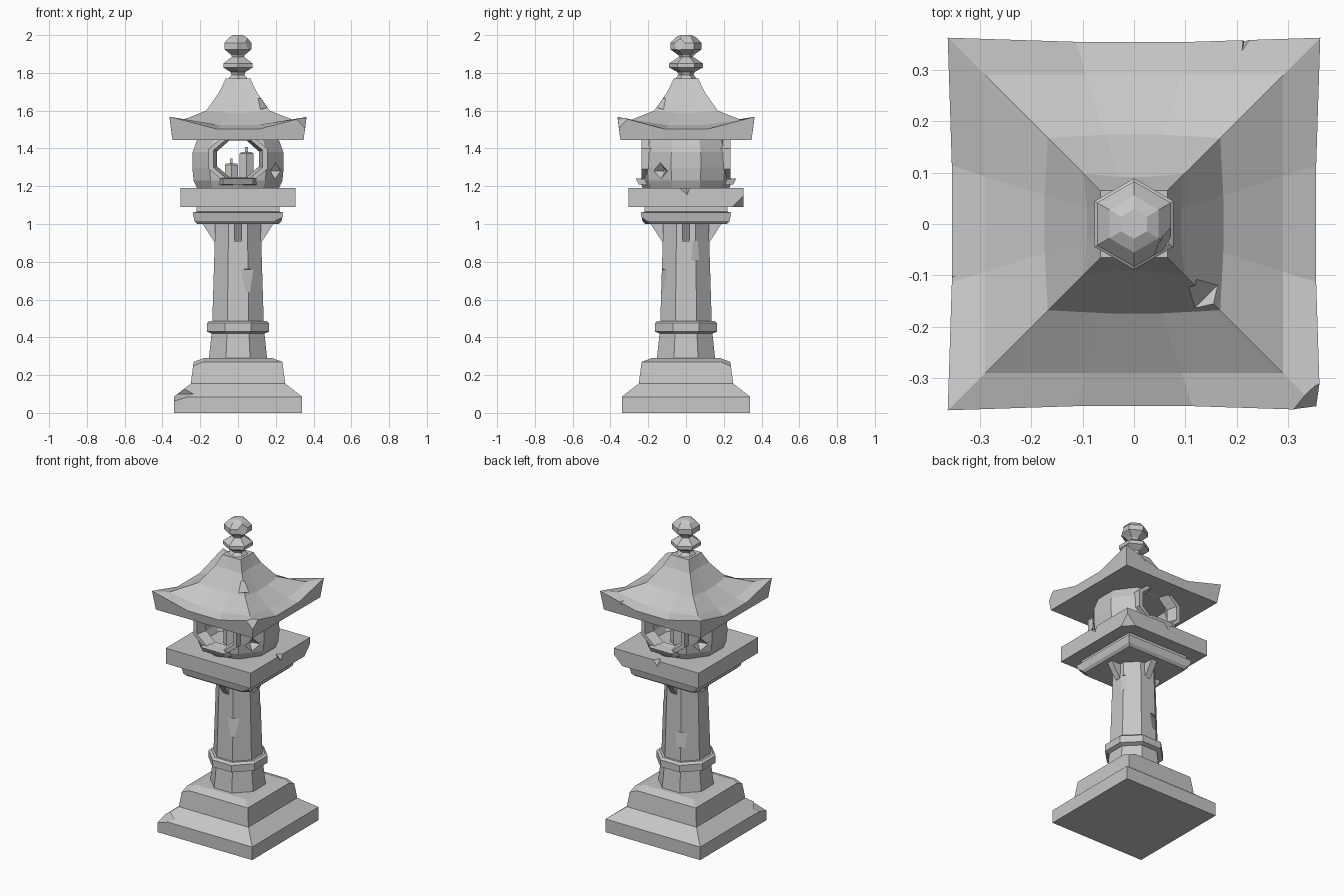
import bpy, bmesh
from math import cos, sin, pi
from mathutils import Vector, Matrix

if "Cube" in bpy.data.objects:
    bpy.data.objects.remove(bpy.data.objects["Cube"], do_unlink=True)

stone = bpy.data.materials.new("grey stone")
stone.use_nodes = True
GREY = (0.57, 0.57, 0.57, 1)
stone.diffuse_color = GREY
stone.node_tree.nodes["Principled BSDF"].inputs["Base Color"].default_value = GREY


def finish(name, bm):
    bmesh.ops.recalc_face_normals(bm, faces=bm.faces[:])
    mesh = bpy.data.meshes.new(name)
    bm.to_mesh(mesh)
    bm.free()
    mesh.materials.append(stone)
    obj = bpy.data.objects.new(name, mesh)
    bpy.context.scene.collection.objects.link(obj)
    return obj


def skin(name, loops, wrap=False):
    """Bridge equal loops of points; cap the ends, or join last to first."""
    bm = bmesh.new()
    rows = [[bm.verts.new(p) for p in loop] for loop in loops]
    n = len(rows[0])
    pairs = list(zip(rows, rows[1:]))
    if wrap:
        pairs.append((rows[-1], rows[0]))
    else:
        bm.faces.new(rows[0])
        bm.faces.new(rows[-1])
    for a, b in pairs:
        for i in range(n):
            j = (i + 1) % n
            bm.faces.new((a[i], a[j], b[j], b[i]))
    return finish(name, bm)


def polygon(n):
    """Corners of a regular polygon with inner radius 1, a side facing +x."""
    return [(cos((i + .5) * 2 * pi / n) / cos(pi / n),
             sin((i + .5) * 2 * pi / n) / cos(pi / n)) for i in range(n)]


def turned(name, n, profile, wrap=False, at=(0, 0)):
    return skin(name, [[(at[0] + r * x, at[1] + r * y, z) for x, y in polygon(n)]
                       for r, z in profile], wrap)


def chip(point, normal, size=.16):
    """Corners of a cube that planes the stone away at a point."""
    normal = Vector(normal).normalized()
    rot = normal.to_track_quat('Z', 'Y')
    return [Vector(point) + rot @ Vector((x * size / 2, y * size / 2, z * size))
            for x in (-1, 1) for y in (-1, 1) for z in (0, 1)]


def cut(obj, hulls):
    """Subtract the convex hull of each point set."""
    for points in hulls:
        bm = bmesh.new()
        verts = [bm.verts.new(p) for p in points]
        bmesh.ops.convex_hull(bm, input=verts)
        cutter = finish("cutter", bm)
        cutter.hide_render = True
        mod = obj.modifiers.new("cut", 'BOOLEAN')
        mod.operation = 'DIFFERENCE'
        mod.solver = 'EXACT'
        mod.object = cutter
        bpy.context.view_layer.objects.active = obj
        bpy.ops.object.modifier_apply(modifier=mod.name)
        bpy.data.objects.remove(cutter, do_unlink=True)


# Stepped square base with worn corners
base = turned("base", 4, [(.34, 0), (.34, .085), (.25, .155), (.235, .27), (.18, .29)])
cut(base, [chip((-.33, -.33, .068), (-.3, -.3, 1)),
           chip((-.235, -.235, .25), (-.4, -.4, 1)),
           chip((.235, .235, .25), (.4, .4, 1))])

# Eight-sided pillar and its collar
pillar = turned("pillar", 8, [(.155, .28), (.137, .45), (.136, .49), (.12, 1.01)])
cut(pillar, [chip((.05, -.12, .70), (.38, -.92, .12), .12),
             chip((.118, .048, .86), (.92, .38, 0), .1),
             chip((-.05, .12, .62), (-.38, .92, .1), .1)])
turned("collar", 8, [(.14, .42), (.165, .43), (.165, .475), (.15, .487), (.13, .487)])

# Four wedge brackets under the platform
for k in range(4):
    turn = Matrix.Rotation(k * pi / 2, 3, 'Z')
    wedge = [(.10, .905), (.125, .905), (.19, 1.005), (.10, 1.005)]
    skin("bracket", [[turn @ Vector((r, side, z)) for r, z in wedge] for side in (-.02, .02)])

# Platform: moulding and slab
moulding = turned("platform_moulding", 4,
                  [(.215, 1.0), (.23, 1.015), (.24, 1.06), (.22, 1.065), (.22, 1.10)])
cut(moulding, [chip((.2, -.22, 1.012), (.4, -.6, -1)),
               chip((-.22, .22, 1.015), (-.5, .5, -1), .12)])
slab = turned("platform_slab", 4, [(.305, 1.09), (.305, 1.19)])
cut(slab, [chip((.29, .29, 1.12), (1, 1, -1)),
           [(.32, -.06, 1.2), (.32, .03, 1.2), (.26, 0, 1.2), (.32, .01, 1.14)],
           [(-.05, .32, 1.2), (.04, .32, 1.2), (0, .26, 1.2), (-.01, .32, 1.14)]])

# Hollow fire chamber with two large openings and two diamond holes
chamber = turned("fire_chamber", 10,
                 [(.215, 1.185), (.235, 1.23), (.242, 1.30), (.24, 1.38), (.215, 1.45),
                  (.18, 1.45), (.2, 1.38), (.2, 1.23), (.18, 1.185)], wrap=True)


def opening(scale_x, scale_z, y):
    return [(scale_x * u, y, 1.345 + scale_z * v) for u, v in polygon(8)]


cut(chamber, [opening(.135, .115, -.4) + opening(.135, .115, .4)])
for s in (1, -1):
    center = Vector((.198 * s, -.135 * s, 1.28))
    out = Vector((.84 * s, -.54 * s, 0))
    across = Vector((.54 * s, .84 * s, 0))
    cut(chamber, [[center + across * .045, center - across * .045,
                   center + Vector((0, 0, .045)), center - Vector((0, 0, .045)),
                   center + out * .08 + across * .05, center + out * .08 - across * .05,
                   center + out * .08 + Vector((0, 0, .05)),
                   center + out * .08 - Vector((0, 0, .05)), center - out * .05]])

# Opening frames and sills, front and back
for s, side in ((-1, "front"), (1, "back")):
    skin(side + "_frame", [opening(.155, .13, .16 * s), opening(.155, .13, .235 * s),
                           opening(.13, .11, .235 * s), opening(.11, .097, .17 * s)], wrap=True)
    sill = [(.2, 1.205), (.25, 1.21), (.265, 1.24), (.2, 1.245)]
    skin(side + "_sill", [[(x * w, s * y, z) for (y, z), w in zip(sill, (1, .8, .8, 1))]
                          for x in (-.1, .1)])

# Two six-sided candles with wicks
for x, y, r, top in ((-.035, -.03, .035, 1.32), (.045, .02, .036, 1.38)):
    turned("candle", 6, [(r, 1.185), (r, top - .008), (r * .8, top)], at=(x, y))
    turned("wick", 4, [(.007, top - .005), (.007, top + .028)], at=(x, y))


# Sweeping square roof with raised corners
def roof_loop(half_corner, half_mid, z_corner, z_mid):
    loop = []
    for k in range(4):
        turn = Matrix.Rotation(k * pi / 2, 3, 'Z')
        for t, r, z in ((-1, half_corner, z_corner), (-.32, half_mid, z_mid), (.32, half_mid, z_mid)):
            loop.append(turn @ Vector((r, t * r, z)))
    return loop


roof = skin("roof", [roof_loop(*ring) for ring in (
    (.347, .345, 1.445, 1.445), (.363, .355, 1.568, 1.503), (.29, .29, 1.552, 1.523),
    (.168, .174, 1.60, 1.59), (.098, .092, 1.70, 1.70), (.065, .065, 1.77, 1.77))])
cut(roof, [chip((.34, -.34, 1.545), (1, -1, .8)),
           chip((.128, -.128, 1.635), (1, -1, .9), .07),
           [(.205, .38, 1.6), (.27, .38, 1.6), (.2, .29, 1.6), (.22, .38, 1.48)],
           [(-.38, -.08, 1.6), (-.38, -.14, 1.6), (-.23, -.07, 1.6), (-.38, -.11, 1.48)]])

# Six-sided finial: foot, disc and bud
finial = turned("finial", 6, [
    (.058, 1.76), (.034, 1.79), (.04, 1.805), (.077, 1.828), (.077, 1.85), (.042, 1.877),
    (.032, 1.885), (.036, 1.895), (.072, 1.925), (.072, 1.958), (.048, 1.987), (.025, 2.0)])
cut(finial, [chip((.058, -.034, 1.95), (1, -.6, .3), .06)])
